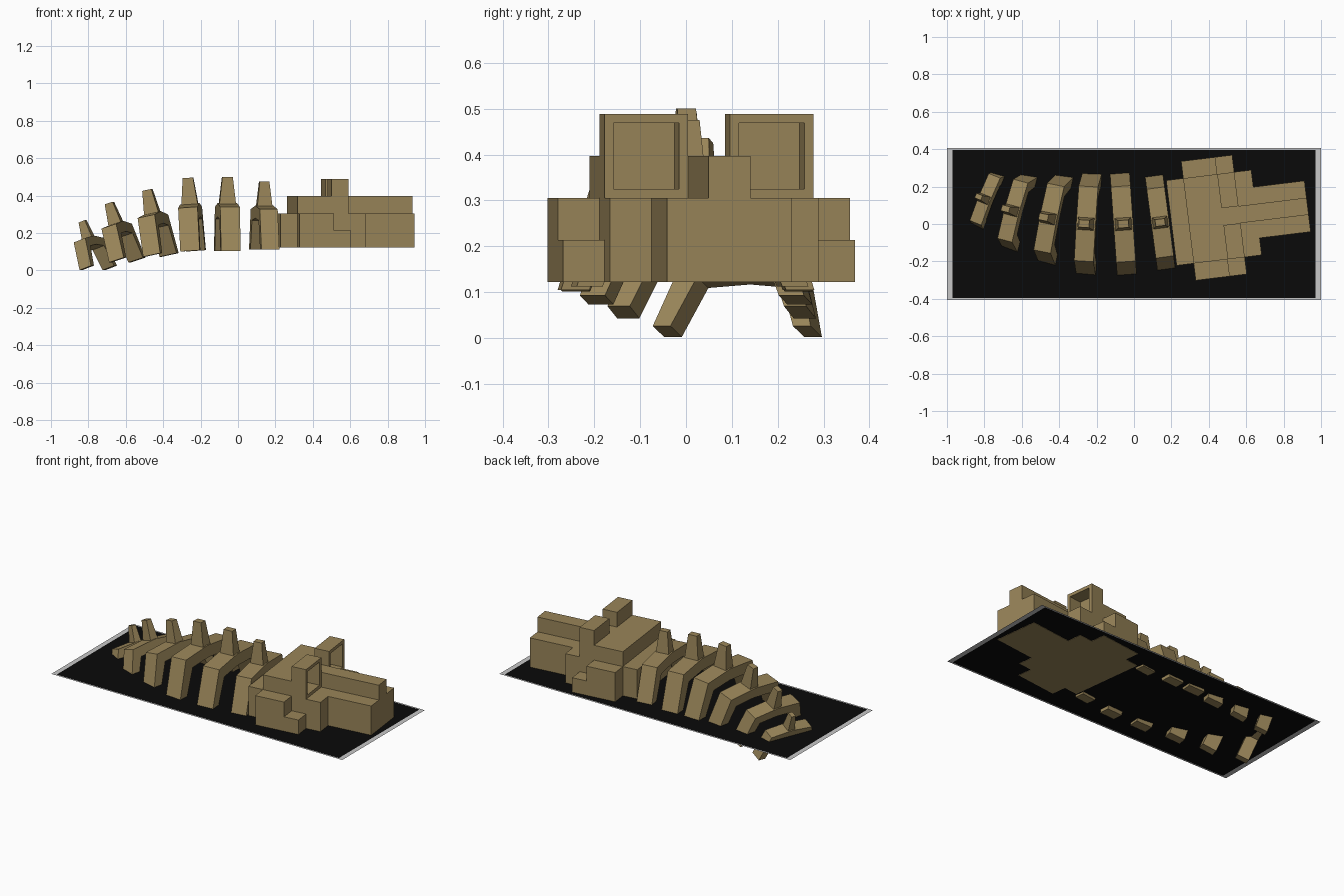
import bpy, bmesh, math
from mathutils import Matrix, Vector

if "Cube" in bpy.data.objects:
    bpy.data.objects.remove(bpy.data.objects["Cube"])


def material(name, rgb):
    m = bpy.data.materials.new(name)
    m.diffuse_color = (*rgb, 1)
    m.use_nodes = True
    m.node_tree.nodes["Principled BSDF"].inputs["Base Color"].default_value = m.diffuse_color
    return m


BONE = material("bone tan", (0.32, 0.235, 0.10))
BLACK = material("slate black", (0.003, 0.003, 0.003))
GREY = material("border grey", (0.58, 0.58, 0.58))


def finish(name, bm, mats, matrix=Matrix(), fix=True):
    if fix:
        bmesh.ops.recalc_face_normals(bm, faces=bm.faces)
    me = bpy.data.meshes.new(name)
    bm.to_mesh(me)
    bm.free()
    for m in mats:
        me.materials.append(m)
    ob = bpy.data.objects.new(name, me)
    bpy.context.collection.objects.link(ob)
    ob.matrix_world = matrix
    return ob


# Thin base sheet: black field with a grey border
bm = bmesh.new()
xs, ys, Z = (-1, -0.97, 0.97, 1), (-0.405, -0.395, 0.395, 0.405), 0.124
grid = [[bm.verts.new((x, y, Z)) for y in ys] for x in xs]
for a in range(3):
    for b in range(3):
        f = bm.faces.new((grid[a][b], grid[a + 1][b], grid[a + 1][b + 1], grid[a][b + 1]))
        f.material_index = 0 if (a, b) == (1, 1) else 1
finish("base_sheet", bm, (BLACK, GREY), fix=False)

# Skull: blocks on a unit grid, turned slightly about z
U = 0.0917
SKULL = Matrix.Translation((0.239, -0.313, 0.122)) @ Matrix.Rotation(math.radians(7), 4, 'Z')


def block(name, lo, hi, socket=False):
    lo, hi = Vector(lo) * U, Vector(hi) * U
    bm = bmesh.new()
    bmesh.ops.create_cube(bm, size=1)
    for v in bm.verts:
        v.co = Vector([(lo[k] + hi[k]) / 2 + v.co[k] * (hi[k] - lo[k]) for k in range(3)])
    bmesh.ops.recalc_face_normals(bm, faces=bm.faces)
    if socket:  # framed recess in the forward face
        face = [f for f in bm.faces if f.normal.x > 0.9]
        bmesh.ops.inset_individual(bm, faces=face, thickness=0.028)
        pit = bmesh.ops.extrude_discrete_faces(bm, faces=face)["faces"]
        bmesh.ops.translate(bm, verts=pit[0].verts, vec=(-0.083, 0, 0))
        bmesh.ops.remove_doubles(bm, verts=bm.verts, dist=1e-5)
    finish(name, bm, (BONE,), SKULL)


block("skull_base", (0, 1, 0), (5, 6, 2))
block("skull_crown", (1, 1, 2), (3, 6, 3))
block("snout", (5, 2, 0), (8, 5, 2))
block("snout_ridge", (3, 3, 2), (8, 4, 3))
for side, cheek, eye in (("right", 0, 1), ("left", 6, 4)):
    block(side + "_cheek_rear", (1, cheek, 0), (3, cheek + 1, 2))
    block(side + "_cheek_front", (3, cheek, 0), (4, cheek + 1, 1))
    block(side + "_eye_socket", (3, eye, 2), (4, eye + 2, 4), socket=True)

# Rib arch cross-section, right half from inner foot round to the ridge
OUTER = [(0.277, 0), (0.202, 0.235), (0, 0.255)]
INNER = [(0.215, 0), (0.145, 0.17), (0, 0.182)]
THICK = 0.105


def rib(index, pos, yaw, pitch, scale):
    mat = (Matrix.Translation(pos) @ Matrix.Rotation(math.radians(yaw), 4, 'Z')
           @ Matrix.Rotation(math.radians(pitch), 4, 'Y') @ Matrix.Scale(scale, 4))
    # arch
    bm = bmesh.new()
    rows = []
    for x in (-THICK / 2, THICK / 2):
        for prof in (OUTER, INNER):
            full = prof + [(-y, z) for y, z in reversed(prof[:-1])]
            rows.append([bm.verts.new((x, y, z)) for y, z in full])
    loop = (rows[0], rows[2], rows[3], rows[1])
    for k in range(4):
        a, b = loop[k], loop[(k + 1) % 4]
        for n in range(4):
            bm.faces.new((a[n], b[n], b[n + 1], a[n + 1]))
    for n in (0, 4):
        bm.faces.new([r[n] for r in loop])
    finish(f"rib_arch_{index}", bm, (BONE,), mat)
    # tapered spine on the ridge
    bm = bmesh.new()
    bmesh.ops.create_cube(bm, size=1)
    for v in bm.verts:
        top = v.co.z > 0
        v.co = (v.co.x * (0.056 if top else 0.09), v.co.y * (0.04 if top else 0.068),
                0.395 if top else 0.245)
    finish(f"rib_spine_{index}", bm, (BONE,), mat)


# Ribs from the neck to the curled tail
RIBS = [((0.14, 0.008, 0.112), 7.5, 0, 0.92),
        ((-0.057, 0, 0.105), 4, 0, 1.0),
        ((-0.24, 0, 0.105), -3.5, -4, 0.99),
        ((-0.412, 0.022, 0.083), -11.5, -12, 0.9),
        ((-0.592, 0.056, 0.056), -15, -18, 0.81),
        ((-0.747, 0.112, 0.014), -22, -20, 0.67)]
for n, r in enumerate(RIBS, 1):
    rib(n, *r)
